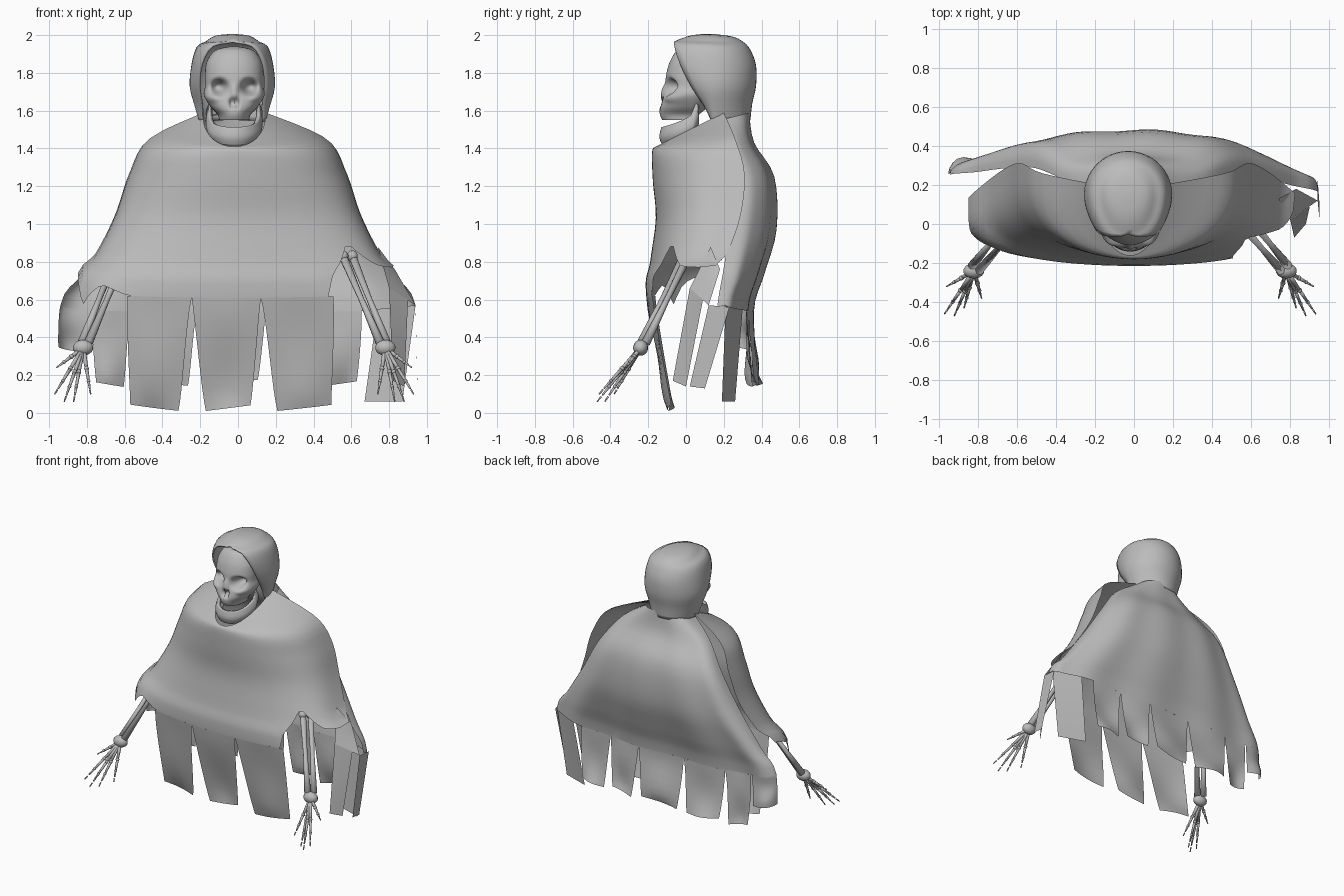
import bpy, bmesh, math
from mathutils import Vector

cube = bpy.data.objects.get("Cube")
if cube:
    bpy.data.objects.remove(cube)

grey = bpy.data.materials.new("ash grey")
grey.use_nodes = True
grey.diffuse_color = (0.5, 0.5, 0.5, 1)
bsdf = next(n for n in grey.node_tree.nodes if n.type == 'BSDF_PRINCIPLED')
bsdf.inputs["Base Color"].default_value = (0.5, 0.5, 0.5, 1)
bsdf.inputs["Roughness"].default_value = 0.8
CX = -0.02  # the head leans slightly off centre


def finish(name, bm, thickness=0):
    bmesh.ops.remove_doubles(bm, verts=bm.verts, dist=0.0005)
    bmesh.ops.recalc_face_normals(bm, faces=bm.faces)
    mesh = bpy.data.meshes.new(name)
    bm.to_mesh(mesh)
    bm.free()
    mesh.materials.append(grey)
    ob = bpy.data.objects.new(name, mesh)
    bpy.context.scene.collection.objects.link(ob)
    for p in mesh.polygons:
        p.use_smooth = True
    if thickness:
        mod = ob.modifiers.new("thickness", 'SOLIDIFY')
        mod.thickness = thickness
        mod.offset = 0


def grid(bm, nu, nv, point):
    """Add a patch of quads; point(u, v) takes values from 0 to 1."""
    rows = [[bm.verts.new(point(i / nu, j / nv)) for i in range(nu + 1)]
            for j in range(nv + 1)]
    for a, b in zip(rows, rows[1:]):
        for i in range(nu):
            bm.faces.new((a[i], a[i + 1], b[i + 1], b[i]))
    return rows


def sample(rows, t):
    """Smooth interpolation between profile rows."""
    i = max(0, min(int(t), len(rows) - 2))
    f = t - i
    p = [rows[max(0, min(k, len(rows) - 1))] for k in range(i - 1, i + 3)]
    return [b + 0.5 * f * (c - a + f * (2*a - 5*b + 4*c - d + f * (3*(b - c) + d - a)))
            for a, b, c, d in zip(*p)]


def piecewise(points, x):
    for (x0, y0), (x1, y1) in zip(points, points[1:]):
        if x <= x1:
            return y0 + (y1 - y0) * (x - x0) / (x1 - x0)
    return points[-1][1]


def drape(rows, u, t, power, z_power, cx=0):
    """Half-round shell; a row is half width, edge y, middle y, edge z, middle z."""
    w, ye, ym, ze, zm = sample(rows, t)
    a = u * math.pi / 2
    c = max(math.cos(a), 0)
    return Vector((cx + w * math.sin(a), ye + (ym - ye) * c ** power,
                   ze + (zm - ze) * c ** z_power))


def strips(bm, tears, point):
    """Torn hanging strips: top span, bottom span and length of each."""
    for a0, a1, b0, b1, length in tears:
        def strip(u, v):
            left, right = a0 + (b0 - a0) * v, a1 + (b1 - a1) * v
            p = point(left + (right - left) * u, 5 + v * length)
            p.y += 0.03 * math.sin(v * 5 + a0 * 9) * math.sin(u * math.pi) * v
            p.z += 0.03 * v * (u - 0.5) * (1 if a1 > 0 else -1)
            return p
        grid(bm, 6, 8, strip)


# Front of the cloak, with a notch for each forearm
front_rows = [(.165, .20, -.16, 1.59, 1.41), (.47, .26, -.18, 1.45, 1.38),
              (.575, .31, -.175, 1.27, 1.22), (.65, .29, -.16, 1.05, 1.03),
              (.75, .22, -.19, .85, .80), (.86, .12, -.21, .68, .61),
              (.84, .08, -.095, .05, .025)]
hem = [(-1, 4.8), (-.9, 4.9), (-.8, 5.15), (-.64, 4.85), (-.475, 5), (.4, 5),
       (.42, 4.5), (.6, 3.6), (.8, 4.3), (1, 4.6)]


def front_point(u, t):
    power = .8 - .3 * min(t, 4) / 4
    return drape(front_rows, u, t, power, power, CX * max(0, 1 - t))


bm = bmesh.new()
grid(bm, 48, 20, lambda u, v: front_point(2*u - 1, v * piecewise(hem, 2*u - 1)))
strips(bm, [(-.475, -.184, -.475, -.245, 1), (-.184, .09, -.13, .05, 1),
            (.09, .4, .16, .4, 1)], front_point)
finish("cloak_front", bm)

# Back of the cloak
back_rows = [(.17, .15, .335, 1.55, 1.59), (.36, .22, .36, 1.43, 1.43),
             (.51, .27, .465, 1.23, 1.25), (.65, .26, .475, 1.0, .97),
             (.82, .23, .41, .74, .74), (.94, .21, .35, .57, .53),
             (.95, .17, .38, .12, .16)]


def back_point(u, t):
    p = drape(back_rows, u, t, 0.6, 0.8)
    p.y += .01 * math.sin(u * 15) * min(t, 5) / 5 - .05 * u ** 3 * t / 5
    return p


bm = bmesh.new()
grid(bm, 48, 20, lambda u, v: back_point(2*u - 1, v * 5))
cuts = [-.61, -.41, -.15, .10, .28, .49]
strips(bm, [(-1, -.62, -.97, -.62, .5)] + [(a, b, a + .03, b - .03, 1)
            for a, b in zip(cuts, cuts[1:])], back_point)
finish("cloak_back", bm)

# Curled edge of the left sleeve and the strips that hang from it
panels = {
    "sleeve_curl": ((.74, .13, .88), (.83, .18, .76), (.80, .02, .66), (.94, .12, .57)),
    "sleeve_strip_front": ((.80, .02, .66), (.90, .09, .60), (.82, -.07, .17), (.88, 0, .14)),
    "sleeve_strip_side": ((.94, .12, .57), (.94, .23, .56), (.95, .02, .14), (.95, .10, .13)),
    "sleeve_strip_back": ((.94, .21, .57), (.74, .30, .55), (.87, .19, .06), (.67, .26, .06))}
for name, corners in panels.items():
    a, b, c, d = map(Vector, corners)
    bm = bmesh.new()
    grid(bm, 4, 6, lambda u, v: a.lerp(b, u).lerp(c.lerp(d, u), v))
    finish(name, bm)

# Hood: half width, front y, back y, front z, back z, sweep from the back
hood_rows = [(0, .15, .15, 2.0, 2.0, 180), (.09, .04, .25, 1.995, 1.985, 180),
             (.14, -.05, .305, 1.965, 1.955, 180), (.185, -.06, .335, 1.945, 1.92, 146),
             (.21, -.03, .365, 1.85, 1.84, 130), (.22, .03, .365, 1.73, 1.73, 128),
             (.195, .10, .345, 1.62, 1.64, 126), (.17, .14, .335, 1.54, 1.55, 115)]


def hood_point(u, v):
    w, yf, yb, zf, zb, sweep = sample(hood_rows, v * (len(hood_rows) - 1))
    sweep = math.radians(min(sweep, 180) if v > 2 / 7 else 180)
    a = (2*u - 1) * sweep
    c = math.cos(a)
    y = .15 + ((yb - .15) * c if c > 0 else (.15 - yf) * c / abs(math.cos(sweep)))
    return Vector((CX - .01 + w * math.sin(a), y, zf + (zb - zf) * (c + 1) / 2))


bm = bmesh.new()
grid(bm, 32, 21, hood_point)
finish("hood", bm, 0.012)

# Skull: z, half width, front y, back y
skull_rows = [(1.94, .02, .02, .08), (1.92, .10, -.045, .19), (1.86, .145, -.085, .24),
              (1.79, .155, -.105, .24), (1.73, .155, -.11, .22), (1.68, .16, -.12, .19),
              (1.62, .125, -.138, .12), (1.58, .088, -.138, .07), (1.55, .08, -.125, .05)]
# hollows: x, z, x radius, z radius, depth
hollows = [(-.08, 1.725, .038, .036, .085), (.08, 1.725, .038, .036, .085),
           (-.014, 1.64, .010, .026, .045), (.014, 1.64, .010, .026, .045),
           (0, 1.70, .018, .04, -.015),
           (-.12, 1.665, .04, .02, -.012), (.12, 1.665, .04, .02, -.012)]


def skull_point(u, v):
    z, w, yf, yb = sample(skull_rows, v * (len(skull_rows) - 1))
    a = u * math.tau
    s, c = math.sin(a), math.cos(a)
    mid = max((yf + yb) / 2, .03)
    x = w * s
    y = mid + (yb - mid) * c if c > 0 else mid - (mid - yf) * (-c) ** 0.7
    if c < 0:
        y += sum(d * math.exp(-(((x - hx) / rx) ** 2 + ((z - hz) / rz) ** 2) ** 1.5)
                 for hx, hz, rx, rz, d in hollows)
    return Vector((CX + x, y, z))


bm = bmesh.new()
rings = grid(bm, 80, 56, skull_point)
bm.faces.new(rings[0][:-1])
bm.faces.new(rings[-1][:-1])
finish("skull", bm)

# Lower jaw
jaw_rows = [(.125, .06, -.12, 1.64, 1.51), (.14, .065, -.13, 1.59, 1.46),
            (.12, .06, -.115, 1.53, 1.42)]
bm = bmesh.new()
grid(bm, 32, 8, lambda u, v: drape(jaw_rows, 2*u - 1, v * 2, 0.8, 0.3, CX))
finish("jaw", bm, 0.022)


def bone(bm, a, b, r1, r2):
    a, b = Vector(a), Vector(b)
    ret = bmesh.ops.create_cone(bm, cap_ends=True, segments=10, radius1=r1,
                                radius2=r2, depth=(b - a).length)
    turn = (b - a).to_track_quat('Z', 'Y').to_matrix().to_4x4()
    turn.translation = (a + b) / 2
    bmesh.ops.transform(bm, matrix=turn, verts=ret["verts"])


def knob(bm, centre, size):
    ret = bmesh.ops.create_uvsphere(bm, u_segments=14, v_segments=9, radius=1)
    bmesh.ops.scale(bm, vec=size, verts=ret["verts"])
    bmesh.ops.translate(bm, vec=centre, verts=ret["verts"])


# Forearm and hand bones on both sides
tips = [(.95, -.46, .10), (.90, -.47, .06), (.85, -.43, .06),
        (.76, -.38, .10), (.94, -.32, .24)]
for side, sign in (("left", 1), ("right", -1)):
    def place(p):
        return Vector((CX + sign * p[0], p[1], p[2]))

    bm = bmesh.new()
    for dx, dy in ((-.025, -.012), (.025, .012)):
        top, low = place((.60 + dx, dy, .83)), place((.79 + dx * .7, -.225 + dy, .37))
        middle = top.lerp(low, 0.5)
        bone(bm, top, middle, .022, .015)
        bone(bm, middle, low, .015, .024)
        knob(bm, top, (.03, .03, .03))
    finish(side + "_forearm", bm)

    bm = bmesh.new()
    wrist = place((.80, -.24, .345))
    knob(bm, wrist, (.055, .04, .042))
    for tip in tips:
        end = place(tip)
        for start, stop, r in ((.05, .45, .013), (.46, .72, .010), (.74, .88, .007),
                               (.91, 1, .005)):
            bone(bm, wrist.lerp(end, start), wrist.lerp(end, stop), r, r * .7)
            if start < .7:
                knob(bm, wrist.lerp(end, stop), (r, r, r))
    finish(side + "_hand", bm)
